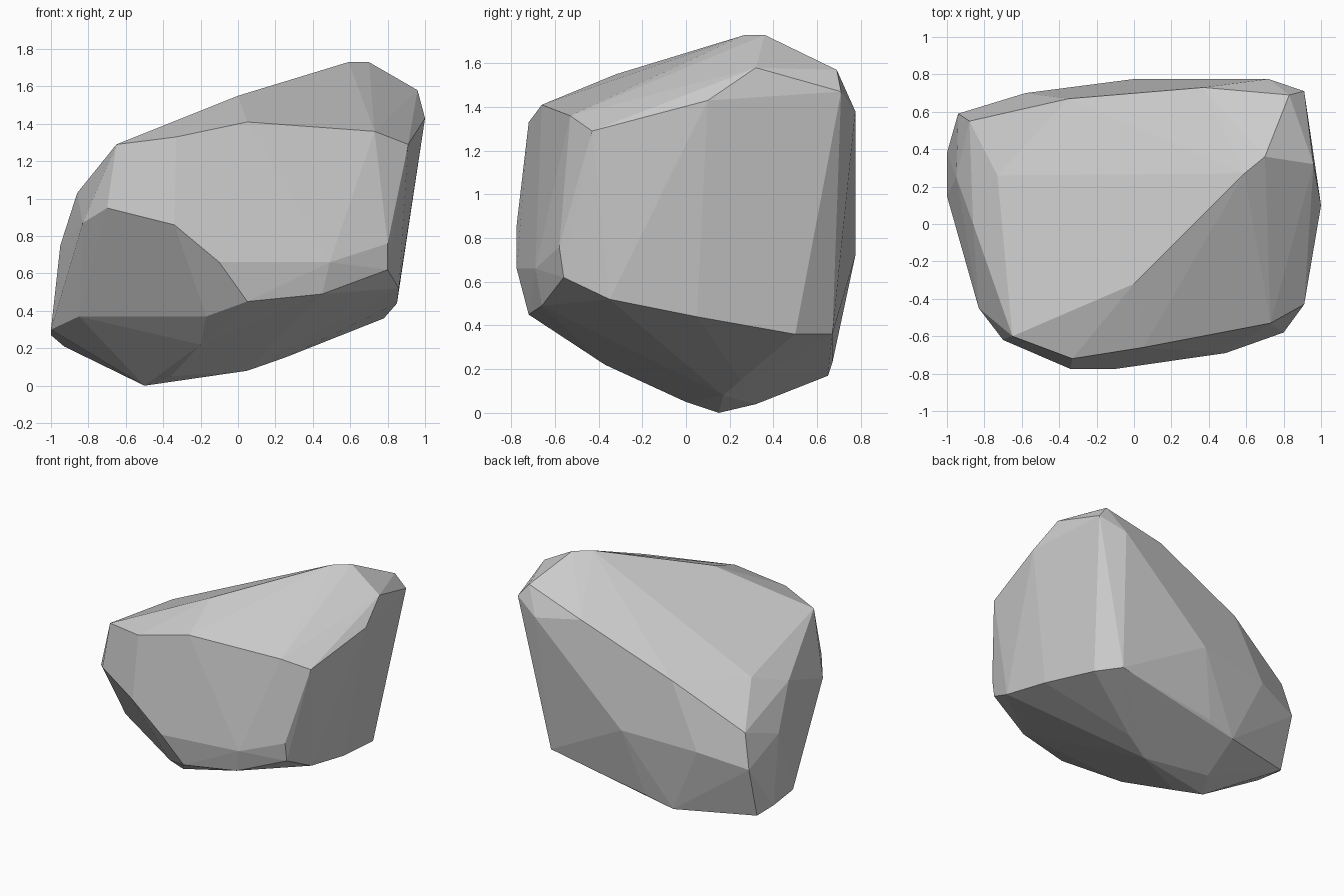
import bpy, bmesh, math

# Corner points of the faceted boulder, from the underside upwards
corners = [
    # underside
    (-.5, .15, 0), (-.4, .32, .04), (-.36, 0, .05), (.05, .17, .08), (.25, .25, .15),
    (-.2, -.37, .22), (-.35, .65, .17), (-.13, .67, .23), (.66, .67, .36),
    (.78, .5, .36), (.85, .05, .44), (.86, -.35, .52),
    # left toe and lower front
    (-.93, .48, .21), (-1, .38, .27), (-1, .15, .3), (-.85, -.13, .37),
    (-.17, -.57, .37), (.05, -.72, .45), (.45, -.66, .49), (.8, -.56, .62),
    # front and left walls
    (-.1, -.775, .66), (.49, -.69, .66), (.8, -.58, .76), (-.34, -.775, .86),
    (-.5, -.71, .91), (-.7, -.62, .95), (-.83, -.45, .87), (-.95, .25, .75),
    # back wall
    (-.94, .59, .6), (-.58, .7, .68), (0, .775, .72), (.72, .775, 1.38),
    # back and left rim of the sloping top
    (-.88, .55, .85), (-.35, .67, 1.15), (.37, .73, 1.44), (.83, .69, 1.57),
    (-.73, .26, 1.12), (-.86, 0, 1.03), (-.65, -.6, 1.29),
    # front rim, top ridge and right shoulder
    (-.33, -.72, 1.33), (.05, -.66, 1.41), (.73, -.53, 1.36), (.91, -.43, 1.29),
    (0, -.32, 1.55), (.59, .27, 1.73), (.7, .36, 1.73),
    (1, .1, 1.43), (.96, .32, 1.58), (.91, .71, 1.47),
]

# Wrap the corners in a convex skin and merge nearly coplanar triangles into facets
bm = bmesh.new()
for p in corners:
    bm.verts.new(p)
hull = bmesh.ops.convex_hull(bm, input=bm.verts[:])
loose = [v for v in bm.verts if not v.link_faces]
bmesh.ops.delete(bm, geom=loose, context='VERTS')
bmesh.ops.dissolve_limit(bm, angle_limit=math.radians(3), verts=bm.verts[:], edges=bm.edges[:])
bmesh.ops.recalc_face_normals(bm, faces=bm.faces[:])

mesh = bpy.data.meshes.new("boulder")
bm.to_mesh(mesh)
bm.free()
boulder = bpy.data.objects.new("boulder", mesh)
bpy.context.collection.objects.link(boulder)
